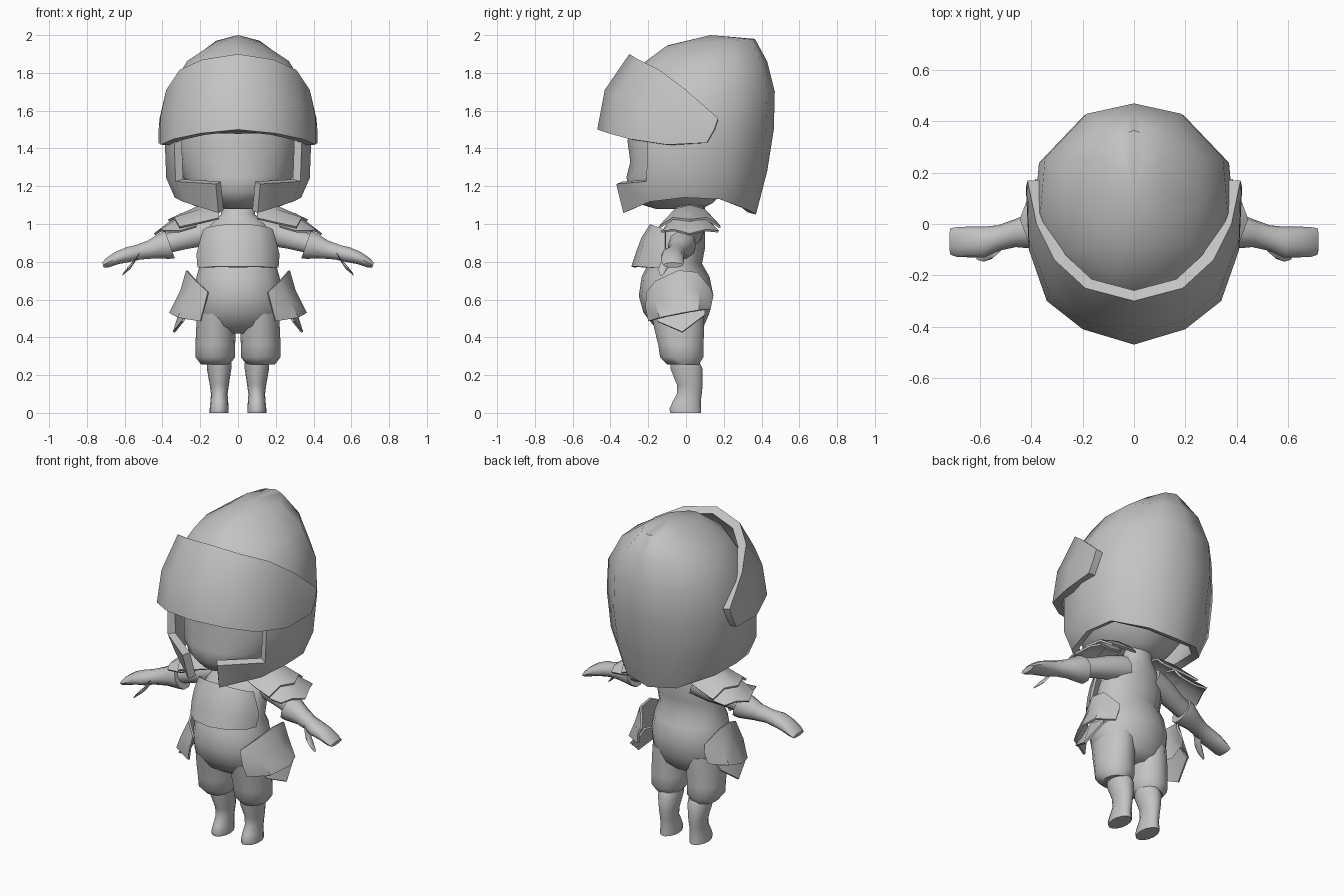
import bpy, bmesh, math
from mathutils import Vector

if "Cube" in bpy.data.objects:
    bpy.data.objects.remove(bpy.data.objects["Cube"])

grey = bpy.data.materials.new("plain_grey")
grey.diffuse_color = (0.55, 0.55, 0.55, 1)
grey.use_nodes = True
grey.node_tree.nodes["Principled BSDF"].inputs["Base Color"].default_value = grey.diffuse_color


def finish(name, bm, mirror=False, thick=0.0, angle=45, subdiv=0):
    """Turn a bmesh into an object, bake its modifiers, shade it smooth."""
    me = bpy.data.meshes.new(name)
    bm.to_mesh(me)
    bm.free()
    ob = bpy.data.objects.new(name, me)
    bpy.context.collection.objects.link(ob)
    if mirror:
        m = ob.modifiers.new("mirror", 'MIRROR')
        m.merge_threshold = 0.002
    if thick:
        s = ob.modifiers.new("thickness", 'SOLIDIFY')
        s.thickness, s.offset = thick, -1
    if subdiv:
        ob.modifiers.new("smooth", 'SUBSURF').levels = subdiv
    dg = bpy.context.evaluated_depsgraph_get()
    ob.data = bpy.data.meshes.new_from_object(ob.evaluated_get(dg))
    ob.modifiers.clear()
    ob.data.shade_smooth()
    ob.data.set_sharp_from_angle(angle=math.radians(angle))
    ob.data.materials.clear()
    ob.data.materials.append(grey)
    return ob


def sheet(name, rows, centre, skip=(), **kw):
    """Open grid of points whose normals point away from centre."""
    bm = bmesh.new()
    grid = [[bm.verts.new(p) for p in r] for r in rows]
    for i in range(len(rows) - 1):
        for j in range(len(rows[0]) - 1):
            if (i, j) not in skip:
                bm.faces.new((grid[i][j], grid[i][j + 1], grid[i + 1][j + 1], grid[i + 1][j]))
    bmesh.ops.remove_doubles(bm, verts=bm.verts, dist=0.0005)
    bm.normal_update()
    c = Vector(centre)
    if sum(f.normal.dot(f.calc_center_median() - c) for f in bm.faces) < 0:
        bmesh.ops.reverse_faces(bm, faces=bm.faces)
    return finish(name, bm, **kw)


def loft(name, rings, **kw):
    """Closed tube through rings of points, capped at both ends."""
    bm = bmesh.new()
    vs = [[bm.verts.new(p) for p in r] for r in rings]
    n = len(vs[0])
    for a, b in zip(vs, vs[1:]):
        for j in range(n):
            k = (j + 1) % n
            bm.faces.new((a[j], a[k], b[k], b[j]))
    bm.faces.new(vs[0])
    bm.faces.new(vs[-1])
    bmesh.ops.recalc_face_normals(bm, faces=bm.faces)
    return finish(name, bm, **kw)


def flat_ring(z, x0, x1, y0, y1, n=14):
    """Level ellipse spanning x0..x1 and y0..y1."""
    return [((x0 + x1) / 2 + (x1 - x0) / 2 * math.cos(2 * math.pi * k / n),
             (y0 + y1) / 2 + (y1 - y0) / 2 * math.sin(2 * math.pi * k / n), z) for k in range(n)]


def limb_ring(c, ry, rz, lean=0.35, n=10):
    """Ellipse across a limb that runs outwards along x and slopes down."""
    out = []
    for k in range(n):
        a = 2 * math.pi * k / n
        out.append((c[0] + lean * rz * math.sin(a), c[1] + ry * math.cos(a), c[2] + rz * math.sin(a)))
    return out


# Helmet shell: half outline repeated at several heights, with a face opening
outline = [(0, 1), (.5, .9), (.95, .47), (1, -.05), (.87, -.56), (.31, -.95), (0, -1)]
levels = [  # half width, front y, back y, front z, back z, lift of the sides
    (.335, -.35, .37, 1.05, 1.05, .09), (.38, -.39, .43, 1.21, 1.28, 0),
    (.39, -.39, .465, 1.49, 1.5, 0), (.365, -.33, .47, 1.70, 1.70, 0),
    (.27, -.235, .43, 1.845, 1.86, .01), (.12, -.1, .365, 1.945, 1.98, 0),
    (0, .13, .13, 2.0, 2.0, 0)]
rows = []
for w, yf, yb, zf, zb, lift in levels:
    rows.append([(w * u, (yf + yb) / 2 + (yb - yf) / 2 * v,
                  zf + (zb - zf) * (v + 1) / 2 + lift * u * u) for u, v in outline])
sheet("helmet", rows, (0, .05, 1.5), skip={(0, 5), (1, 4), (1, 5)}, mirror=True, thick=.045, angle=50)

# Raised visor band
sheet("visor", [
    [(0, -.47, 1.5), (.2, -.41, 1.48), (.34, -.3, 1.45), (.41, -.1, 1.42), (.42, .11, 1.43)],
    [(0, -.43, 1.71), (.2, -.375, 1.68), (.33, -.27, 1.64), (.41, -.06, 1.57), (.42, .15, 1.5)],
    [(0, -.3, 1.9), (.19, -.25, 1.87), (.31, -.14, 1.815), (.38, .0, 1.71), (.415, .17, 1.56)]],
    (0, .05, 1.5), mirror=True, thick=.05, angle=40)

# Head inside the helmet
loft("head", [flat_ring(z, -w, w, yf, yb, 16) for z, w, yf, yb in [
    (1.08, .07, -.16, .08), (1.11, .16, -.26, .14), (1.17, .24, -.305, .2), (1.25, .29, -.315, .26),
    (1.33, .31, -.295, .3), (1.44, .32, -.31, .32), (1.58, .29, -.28, .32), (1.7, .2, -.18, .26),
    (1.76, .06, -.03, .12)]], angle=60)

# Torso and hips
loft("torso", [flat_ring(z, -w, w, yf, yb, 16) for z, w, yf, yb in [
    (1.14, .085, -.03, .10), (1.05, .09, -.04, .10), (1.0, .15, -.09, .10), (.95, .185, -.13, .1),
    (.87, .2, -.17, .1), (.79, .2, -.2, .085), (.72, .22, -.235, .125), (.62, .235, -.25, .145),
    (.53, .23, -.225, .125), (.46, .19, -.17, .095), (.42, .12, -.1, .05)]], angle=60)

# Chest plate
sheet("chest_plate", [
    [(0, -.19, 1.0), (.1, -.18, .995), (.17, -.14, .98), (.185, -.11, .97)],
    [(0, -.235, .93), (.11, -.22, .925), (.185, -.16, .91), (.205, -.11, .9)],
    [(0, -.265, .85), (.12, -.24, .85), (.195, -.17, .84), (.22, -.11, .84)],
    [(0, -.29, .775), (.12, -.26, .775), (.19, -.19, .77), (.215, -.13, .77)]],
    (0, 0, .87), mirror=True, thick=.015, angle=60)

# Puffed shorts, boots with feet
loft("shorts_leg", [flat_ring(z, *r) for z, *r in [
    (.54, .015, .215, -.19, .1), (.44, .012, .222, -.17, .1), (.36, .015, .225, -.15, .095),
    (.295, .015, .225, -.14, .095), (.255, .045, .195, -.10, .07)]], mirror=True, angle=50)
loft("boot", [flat_ring(z, *r) for z, *r in [
    (.265, .035, .165, -.085, .075), (.235, .035, .165, -.085, .09), (.15, .048, .15, -.05, .09),
    (.1, .055, .143, -.05, .085), (.06, .052, .146, -.072, .08), (.02, .05, .15, -.09, .082),
    (0, .05, .15, -.085, .082)]], mirror=True, angle=60)

# Arms, gloves with hands, thumbs
loft("upper_arm", [limb_ring(c, r, r) for c, r in [
    ((.1, .03, .97), .07), ((.2, .02, .945), .065), ((.29, 0, .92), .055), ((.40, -.02, .89), .05)]],
    mirror=True, angle=60)
loft("glove", [limb_ring(c, ry, rz) for c, ry, rz in [
    ((.36, -.02, .89), .075, .075), ((.385, -.022, .885), .075, .073), ((.46, -.035, .865), .055, .05),
    ((.53, -.055, .85), .05, .04), ((.58, -.07, .838), .06, .04), ((.64, -.07, .82), .06, .033),
    ((.69, -.07, .795), .058, .025), ((.715, -.068, .782), .052, .014)]], mirror=True, angle=60)
loft("thumb", [limb_ring(c, r, r, -.5, 8) for c, r in [
    ((.53, -.085, .83), .03), ((.555, -.11, .79), .026), ((.585, -.125, .762), .022),
    ((.61, -.13, .735), .01)]], mirror=True, angle=60)

# Shoulder plates: two overlapping arched sheets with pointed ends
arch = [(-1, -.09), (-.55, -.02), (0, 0), (.55, -.02), (1, -.09)]
tips = [0, .035, .075, .035, 0]


def shoulder(name, sections):
    rows = [[(x + t * tip, .02 + half * u, z + drop * 10 * dz * .1 - tip * t)
             for (u, dz), t in zip(arch, tips)] for x, half, z, drop, tip in sections]
    sheet(name, rows, (.2, .02, .9), mirror=True, thick=.012, angle=40)


shoulder("upper_shoulder_plate", [(.1, .12, 1.105, .8, 0), (.2, .145, 1.10, 1, 0), (.31, .165, 1.085, 1.1, .8)])
shoulder("lower_shoulder_plate", [(.22, .13, 1.08, 1, 0), (.31, .145, 1.055, 1, 0), (.385, .155, 1.01, .5, .8)])

# Hip plates and the pointed tassets under them
sheet("hip_plate", [
    [(.16, -.21, .64), (.225, -.16, .70), (.275, -.04, .755), (.27, .06, .745), (.215, .13, .66)],
    [(.18, -.215, .56), (.27, -.17, .60), (.305, -.03, .65), (.295, .07, .65), (.225, .145, .62)],
    [(.2, -.2, .485), (.32, -.14, .505), (.365, -.02, .53), (.34, .07, .545), (.24, .13, .55)]],
    (.1, 0, .6), mirror=True, thick=.012, angle=45)
sheet("tasset", [
    [(.25, -.15, .56), (.30, -.02, .57), (.26, .1, .57)],
    [(.3, -.15, .485), (.345, -.02, .43), (.31, .1, .52)]],
    (.1, 0, .5), mirror=True, thick=.012, angle=30)
